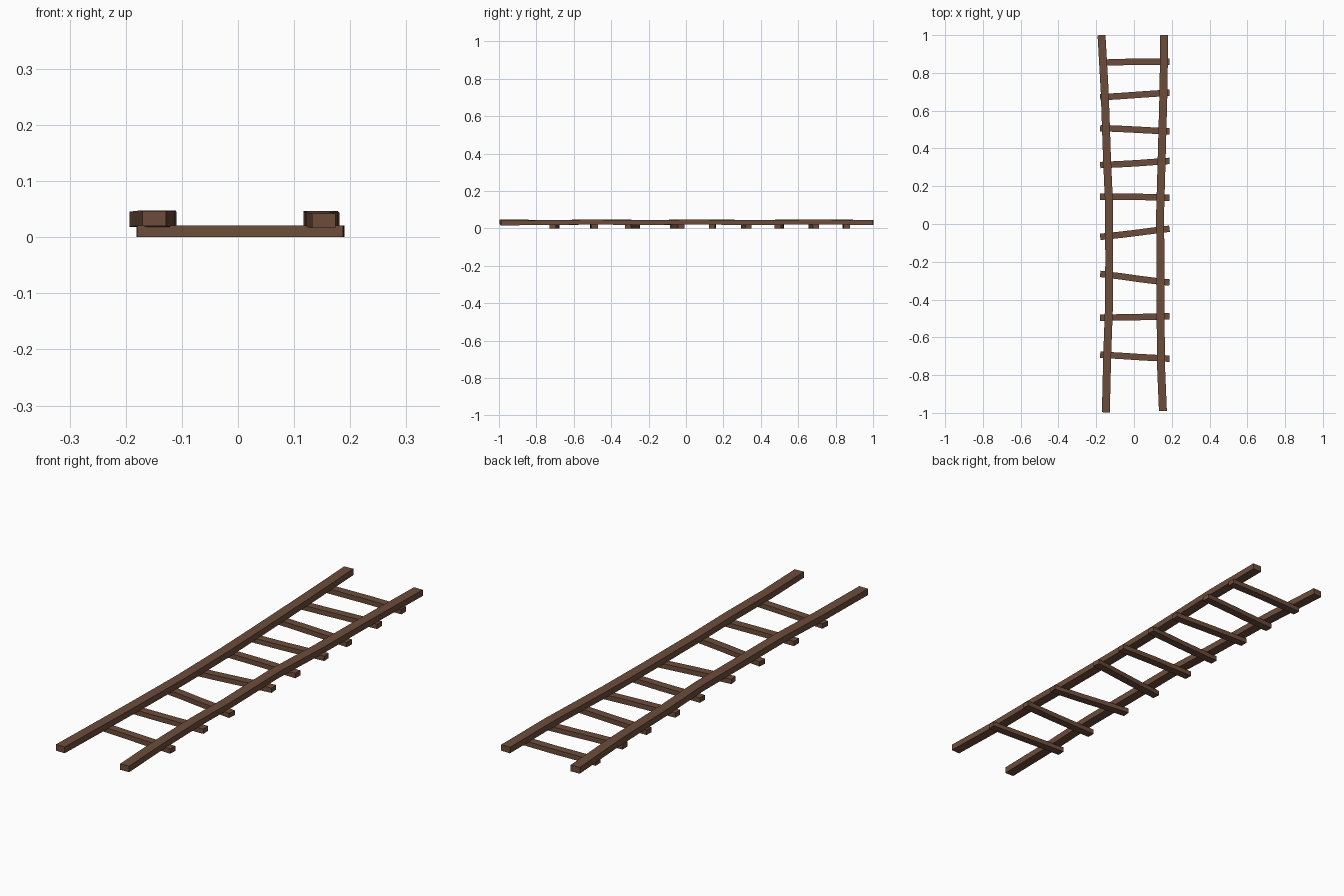
import bpy, bmesh
from mathutils import Vector

wood = bpy.data.materials.new("brown_wood")
wood.diffuse_color = (0.15, 0.073, 0.043, 1)


def beam(name, path, width, height):
    """Sweep a rectangle along a gently bent path of (x, y, z) centres."""
    pts = [Vector(p) for p in path]
    bm = bmesh.new()
    rings = []
    for i, p in enumerate(pts):
        d = pts[min(i + 1, len(pts) - 1)] - pts[max(i - 1, 0)]
        d.z = 0
        side = d.normalized().cross(Vector((0, 0, 1))) * width / 2
        up = Vector((0, 0, height / 2))
        rings.append([bm.verts.new(p + s * side + t * up)
                      for s, t in ((-1, -1), (1, -1), (1, 1), (-1, 1))])
    for a, b in zip(rings, rings[1:]):
        for k in range(4):
            n = (k + 1) % 4
            bm.faces.new((a[k], a[n], b[n], b[k]))
    bm.faces.new(rings[0])
    bm.faces.new(rings[-1])
    bmesh.ops.recalc_face_normals(bm, faces=bm.faces)
    me = bpy.data.meshes.new(name)
    bm.to_mesh(me)
    bm.free()
    me.materials.append(wood)
    ob = bpy.data.objects.new(name, me)
    bpy.context.collection.objects.link(ob)


# Long side rails, slightly warped
beam("left_rail", [(-0.149, -0.997, 0.0335), (-0.142, -0.70, 0.032), (-0.133, -0.45, 0.034),
                   (-0.131, -0.20, 0.032), (-0.132, 0.10, 0.034), (-0.143, 0.35, 0.032),
                   (-0.155, 0.70, 0.034), (-0.172, 1.0, 0.032)], 0.042, 0.027)
beam("right_rail", [(0.153, -0.99, 0.029), (0.143, -0.75, 0.031), (0.141, -0.50, 0.034),
                    (0.141, -0.28, 0.031), (0.138, 0.05, 0.034), (0.146, 0.33, 0.031),
                    (0.156, 0.70, 0.034), (0.160, 1.0, 0.031)], 0.042, 0.026)

# Crooked rungs fixed beneath the rails: y at left end, middle and right end
rungs = [(-0.692, -0.704, -0.713), (-0.496, -0.493, -0.488), (-0.264, -0.290, -0.310),
         (-0.068, -0.046, -0.025), (0.144, 0.144, 0.139), (0.312, 0.322, 0.334),
         (0.508, 0.499, 0.490), (0.671, 0.684, 0.695), (0.854, 0.860, 0.860)]
for i, (l, m, r) in enumerate(rungs):
    beam(f"rung_{i + 1}", [(-0.179, l, 0.0105), (-0.07, (l + m) / 2, 0.0105),
                           (0.02, m, 0.0105), (0.10, (m + r) / 2, 0.0105),
                           (0.188, r, 0.0105)], 0.034, 0.021)
